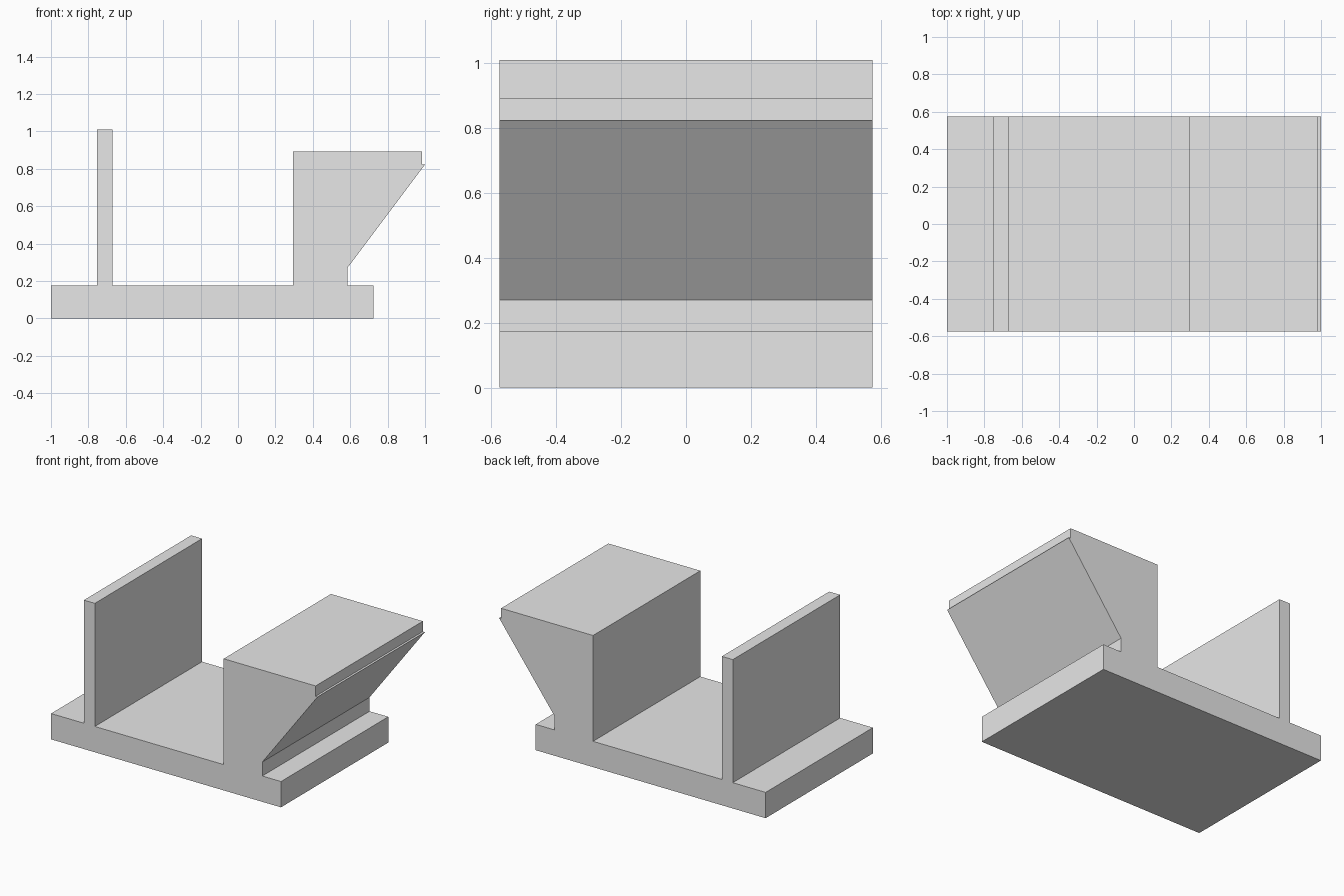
import bpy
import bmesh

cube = bpy.data.objects.get("Cube")
if cube:
    bpy.data.objects.remove(cube, do_unlink=True)

HALF_DEPTH = 0.575

grey = bpy.data.materials.new("light grey")
grey.use_nodes = True
colour = (0.8, 0.8, 0.8, 1)
grey.diffuse_color = colour
grey.node_tree.nodes["Principled BSDF"].inputs["Base Color"].default_value = colour

# Side profile: base plate, thin upright wall, overhanging block with a small lip
base_top = 0.175
profile = [
    (-1, 0), (0.725, 0), (0.725, base_top), (0.585, base_top),
    (0.585, 0.27), (1, 0.823), (0.985, 0.823), (0.985, 0.893),
    (0.295, 0.893), (0.295, base_top),
    (-0.672, base_top), (-0.672, 1.01), (-0.754, 1.01),
    (-0.754, base_top), (-1, base_top),
]

# Extrude the profile from front to back
bm = bmesh.new()
face = bm.faces.new([bm.verts.new((x, -HALF_DEPTH, z)) for x, z in profile])
extruded = bmesh.ops.extrude_face_region(bm, geom=[face], use_keep_orig=True)
back = [v for v in extruded["geom"] if isinstance(v, bmesh.types.BMVert)]
bmesh.ops.translate(bm, verts=back, vec=(0, 2 * HALF_DEPTH, 0))
bmesh.ops.recalc_face_normals(bm, faces=bm.faces)

mesh = bpy.data.meshes.new("bracket")
bm.to_mesh(mesh)
bm.free()
mesh.materials.append(grey)
bracket = bpy.data.objects.new("bracket", mesh)
bpy.context.collection.objects.link(bracket)
